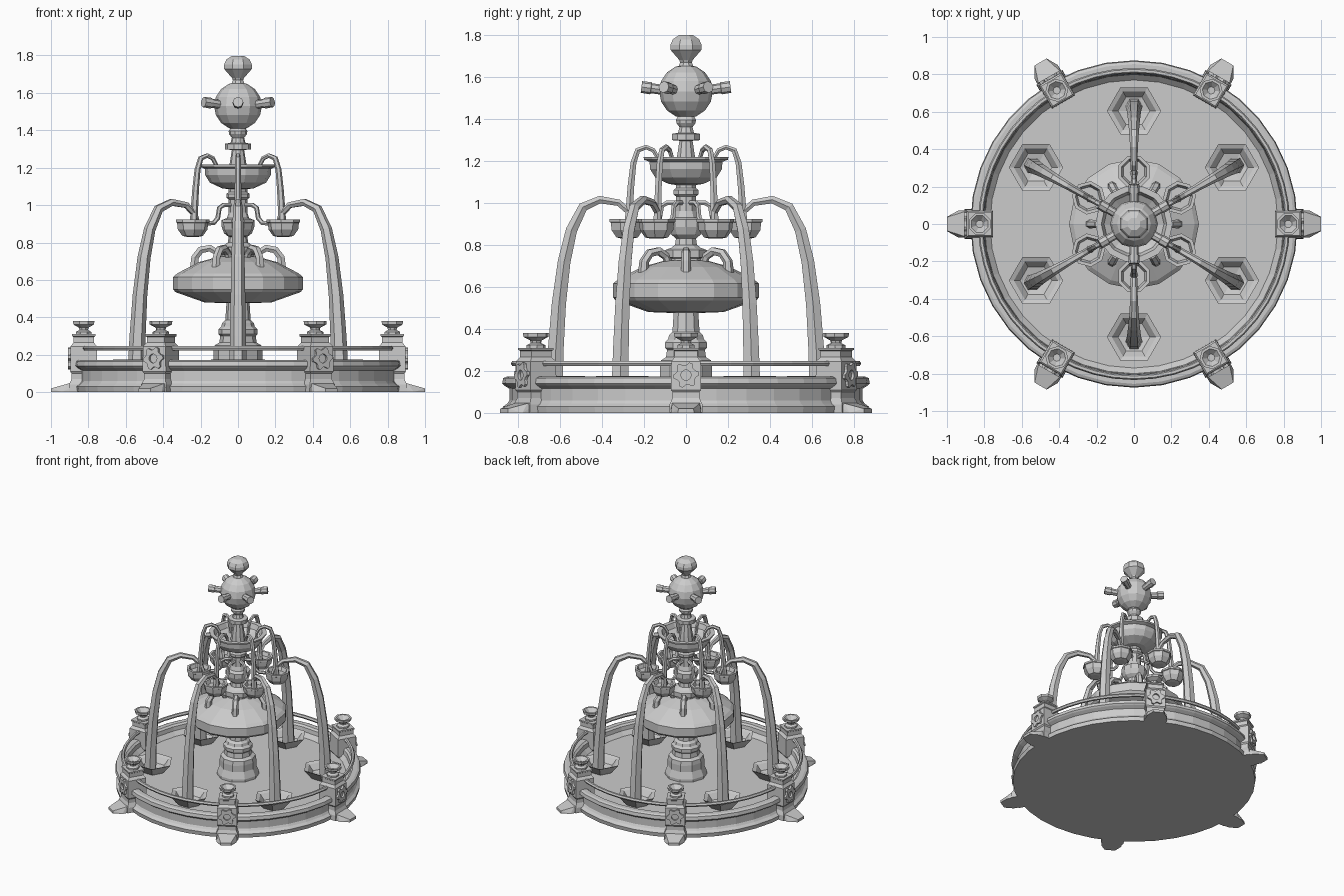
import bpy, bmesh
from math import sin, cos, pi, radians, sqrt
from mathutils import Vector, Matrix


def finish(name, bm):
    bmesh.ops.remove_doubles(bm, verts=bm.verts, dist=1e-5)
    bmesh.ops.recalc_face_normals(bm, faces=bm.faces)
    me = bpy.data.meshes.new(name)
    bm.to_mesh(me)
    bm.free()
    ob = bpy.data.objects.new(name, me)
    bpy.context.collection.objects.link(ob)
    return ob


def skin(bm, rings, caps=True):
    """Join successive vertex rings with quads."""
    loops = [[bm.verts.new(p) for p in r] for r in rings]
    n = len(loops[0])
    for a, b in zip(loops, loops[1:]):
        for i in range(n):
            j = (i + 1) % n
            bm.faces.new((a[i], a[j], b[j], b[i]))
    if caps:
        bm.faces.new(loops[0][::-1])
        bm.faces.new(loops[-1])


def lathe(name, prof, n, phase=0.0, cx=0.0, k=1.0, caps=True):
    """Revolve (radius, z) points about a vertical axis at x = cx."""
    bm = bmesh.new()
    skin(bm, [[(cx + r * k * cos(phase + 2 * pi * i / n), r * k * sin(phase + 2 * pi * i / n), z)
               for i in range(n)] for r, z in prof], caps)
    return finish(name, bm)


def tube(name, path, n=6):
    """Sweep a tapering tube along (x, z, radius) points in the xz plane."""
    pts = [Vector((x, 0, z)) for x, z, _ in path]
    rings = []
    for i, p in enumerate(pts):
        t = (pts[min(i + 1, len(pts) - 1)] - pts[max(i - 1, 0)]).normalized()
        side = Vector((0, 1, 0))
        up = t.cross(side)
        r = path[i][2]
        rings.append([p + r * (cos(2 * pi * j / n) * side + sin(2 * pi * j / n) * up) for j in range(n)])
    bm = bmesh.new()
    skin(bm, rings)
    return finish(name, bm)


def around(ob, start, count=6):
    """Repeat an object about the fountain axis, sharing its mesh."""
    ob.rotation_euler.z = radians(start)
    for i in range(1, count):
        c = ob.copy()
        c.rotation_euler.z = radians(start + 360 * i / count)
        bpy.context.collection.objects.link(c)


# Main pool: wall, rim and water surface
lathe("pool", [(.865, 0), (.87, .03), (.85, .045), (.84, .06), (.84, .115), (.865, .13), (.875, .14),
               (.87, .165), (.855, .172), (.82, .172), (.805, .16), (.80, .13), (.77, .10)], 36)

# Round handrail
rail_prof = [(.82 + .014 * cos(pi * i / 3), .235 + .014 * sin(pi * i / 3)) for i in range(7)]
lathe("handrail", rail_prof, 48, caps=False)

# Posts with urns, feet and rosettes
around(lathe("post", [(.08, 0), (.078, .04), (.065, .07), (.065, .10), (.072, .11), (.07, .245), (.055, .265),
                      (.055, .295), (.062, .30), (.062, .31)], 4, pi / 4, .825, sqrt(2)), 0)
around(lathe("post_urn", [(.045, .305), (.045, .322), (.025, .332), (.028, .345), (.06, .362), (.062, .38),
                          (.048, .38), (.02, .352)], 8, pi / 8, .825), 0)

bm = bmesh.new()
for x, w, z in [(.84, .075, 0), (.94, .072, 0), (1, .038, 0), (.84, .07, .055), (.91, .065, .045), (1, .036, .02)]:
    for s in (-1, 1):
        bm.verts.new((x, s * w, z))
bmesh.ops.convex_hull(bm, input=bm.verts)
around(finish("post_foot", bm), 0)

bm = bmesh.new()


def gear(x, outer):
    n = 24
    out = []
    for i in range(n):
        r = (.062 if i % 4 in (0, 1) else .047) if outer else .024
        out.append((x, r * cos(2 * pi * i / n), .18 + r * sin(2 * pi * i / n)))
    return out


skin(bm, [gear(.88, False), gear(.88, True), gear(.91, True), gear(.91, False), gear(.88, False)], False)
around(finish("post_rosette", bm), 0)

# Central pedestal and lower stem
lathe("pedestal", [(.15, .08), (.15, .12), (.13, .17), (.13, .22), (.125, .25), (.10, .265), (.095, .30),
                   (.105, .31), (.105, .335), (.09, .35), (.085, .37), (.068, .385), (.06, .50)], 10)

# Large domed bowl
lathe("lower_bowl", [(.05, .475), (.18, .48), (.335, .535), (.347, .55), (.347, .615), (.325, .635),
                     (.21, .695), (.10, .725)], 16)

# Upper stem
lathe("upper_stem", [(.09, .70), (.09, .735), (.105, .74), (.105, .775), (.075, .785), (.055, .80), (.05, .83),
                     (.075, .85), (.088, .885), (.088, .92), (.06, .93), (.05, .96), (.05, 1.03), (.062, 1.04),
                     (.062, 1.06), (.05, 1.07), (.05, 1.10)], 10)

# Hooked spouts over the lower bowl
around(tube("hook_spout", [(.09, .70, .018), (.11, .745, .02), (.15, .77, .021), (.20, .76, .022),
                           (.23, .72, .023), (.235, .655, .026)]), 0)

# Small hanging bowls and their bent pipes
around(lathe("small_bowl", [(.03, .83), (.055, .835), (.08, .87), (.084, .905), (.09, .908), (.09, .922),
                            (.072, .922), (.06, .895)], 8, pi / 8, .28), 30)
around(tube("bowl_pipe", [(.04, 1.0, .013), (.09, 1.0, .013), (.115, .985, .013), (.125, .93, .013),
                          (.15, .905, .013), (.21, .90, .013)]), 30)

# Upper open bowl
lathe("upper_bowl", [(.05, 1.085), (.085, 1.09), (.15, 1.12), (.175, 1.16), (.178, 1.195), (.205, 1.205),
                     (.207, 1.217), (.175, 1.217), (.16, 1.18), (.12, 1.155)], 14)

# Neck under the ball
lathe("neck", [(.055, 1.14), (.048, 1.20), (.033, 1.295), (.07, 1.298), (.07, 1.328), (.04, 1.333), (.033, 1.36),
               (.048, 1.38), (.05, 1.395), (.035, 1.42)], 10)

# Ball with jets and finial
bm = bmesh.new()
bmesh.ops.create_uvsphere(bm, u_segments=12, v_segments=8, radius=.128, matrix=Matrix.Translation((0, 0, 1.53)))
finish("ball", bm)
around(tube("ball_jet", [(.09, 1.535, .024), (.165, 1.545, .024), (.167, 1.545, .029), (.212, 1.551, .028),
                         (.212, 1.551, .018), (.195, 1.549, .016)], 8), 30)
lathe("finial", [(.04, 1.645), (.03, 1.668), (.035, 1.68), (.08, 1.728), (.08, 1.752), (.068, 1.778),
                 (.035, 1.798)], 8, pi / 8)

# Water arcs from the upper bowl to the small bowls
around(tube("upper_water", [(.125, 1.15, .010), (.135, 1.215, .011), (.155, 1.25, .012), (.19, 1.265, .013),
                            (.23, 1.25, .015), (.25, 1.19, .016), (.262, 1.08, .018), (.275, .89, .021)]), 30)

# Water arcs from the small bowls to the pool
around(tube("lower_water", [(.25, .90, .016), (.27, .955, .017), (.32, 1.0, .018), (.41, 1.015, .021),
                            (.49, .98, .026), (.545, .87, .031), (.58, .72, .035), (.605, .52, .039),
                            (.62, .30, .043), (.628, .09, .047)]), 30)

# Splashes where the water lands
around(lathe("splash", [(.07, .09), (.10, .12), (.145, .175), (.118, .165), (.085, .125), (.04, .115)],
             6, pi / 6, .605), 30)
